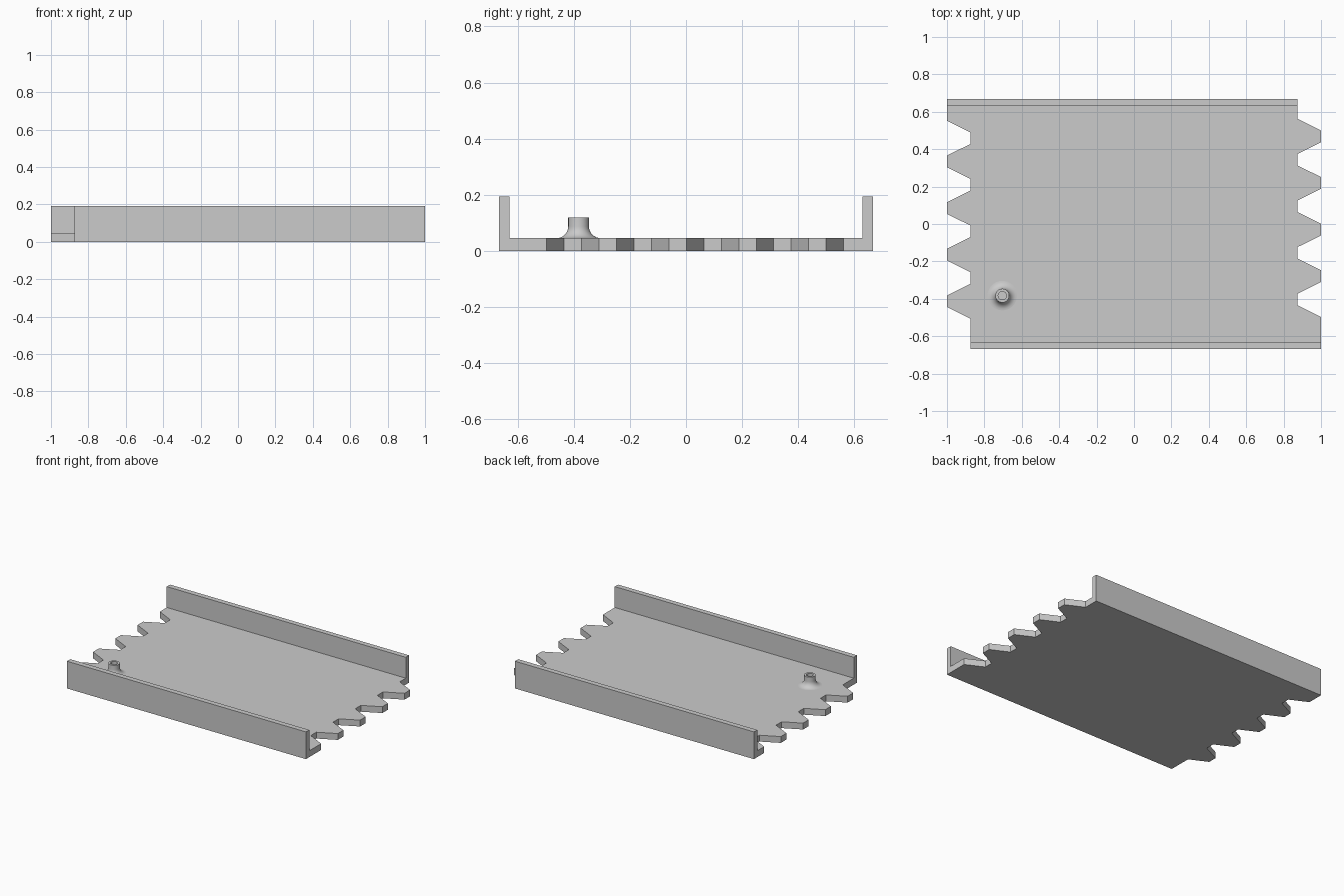
import bpy, bmesh, math
from mathutils import Vector

cube = bpy.data.objects.get("Cube")
if cube:
    bpy.data.objects.remove(cube, do_unlink=True)

HALF_W, WALL_Y = 0.667, 0.63       # outer and inner faces of the side walls
PLATE_Z, WALL_Z = 0.045, 0.193     # plate top and wall top
TIP, ROOT, STEP = 1.0, 0.875, 0.0623

gray = bpy.data.materials.new("plain_gray")
gray.use_nodes = True
color = (0.6, 0.6, 0.6, 1)
gray.diffuse_color = color
gray.node_tree.nodes["Principled BSDF"].inputs["Base Color"].default_value = color


def add_object(name, bm):
    bmesh.ops.recalc_face_normals(bm, faces=bm.faces[:])
    mesh = bpy.data.meshes.new(name)
    bm.to_mesh(mesh)
    bm.free()
    mesh.materials.append(gray)
    obj = bpy.data.objects.new(name, mesh)
    bpy.context.collection.objects.link(obj)
    return obj


def toothed_edge(side, start):
    """One end of the plate: a wide corner tab, then evenly spaced teeth."""
    points = [(side * TIP, -side * HALF_W)]
    for k in range(18):
        reach = TIP if k % 4 in (0, 3) else ROOT
        points.append((side * reach, side * (start + k * STEP)))
    points.append((side * ROOT, side * HALF_W))
    return points


# Channel plate: toothed outline extruded up, with the long margins raised as walls
bm = bmesh.new()
outline = toothed_edge(1, -0.497) + toothed_edge(-1, -0.5525)
floor = bm.faces.new([bm.verts.new((x, y, 0)) for x, y in outline])
raised = bmesh.ops.extrude_face_region(bm, geom=[floor], use_keep_orig=True)
for v in raised["geom"]:
    if isinstance(v, bmesh.types.BMVert):
        v.co.z = PLATE_Z
for y in (-WALL_Y, WALL_Y):
    bmesh.ops.bisect_plane(bm, geom=bm.verts[:] + bm.edges[:] + bm.faces[:],
                           plane_co=(0, y, 0), plane_no=(0, 1, 0))
bm.normal_update()
margins = [f for f in bm.faces if abs(f.calc_center_median().y) > WALL_Y
           and all(v.co.z > PLATE_Z / 2 for v in f.verts)]
walls = bmesh.ops.extrude_face_region(bm, geom=margins)
for v in walls["geom"]:
    if isinstance(v, bmesh.types.BMVert):
        v.co.z = WALL_Z
bmesh.ops.dissolve_limit(bm, angle_limit=math.radians(1),
                         verts=bm.verts[:], edges=bm.edges[:])
add_object("channel_plate", bm)

# Hollow peg: flared foot, straight neck and a blind bore, turned about z
FLARE, NECK, BORE, PEG_TOP = 0.042, 0.037, 0.022, 0.118
profile = []
for i in range(9):
    a = math.radians(90 * i / 8)
    profile.append((NECK + FLARE * (1 - math.sin(a)), PLATE_Z + FLARE * (1 - math.cos(a))))
profile += [(NECK, PEG_TOP), (BORE, PEG_TOP), (BORE, PLATE_Z + 0.001), (0, PLATE_Z + 0.001)]
bm = bmesh.new()
ring = [bm.verts.new((r, 0, z)) for r, z in profile]
edges = [bm.edges.new(pair) for pair in zip(ring, ring[1:])]
bmesh.ops.spin(bm, geom=ring + edges, cent=(0, 0, 0), axis=(0, 0, 1),
               angle=math.tau, steps=40, use_merge=True)
bmesh.ops.remove_doubles(bm, verts=bm.verts[:], dist=0.0001)
peg = add_object("hollow_peg", bm)
if peg.data.polygons and sum(p.normal.z * p.area for p in peg.data.polygons) < 0:
    peg.data.flip_normals()
peg.location = Vector((-0.704, -0.383, 0))
bpy.context.view_layer.objects.active = peg
peg.select_set(True)
bpy.ops.object.shade_smooth_by_angle(angle=math.radians(35))
